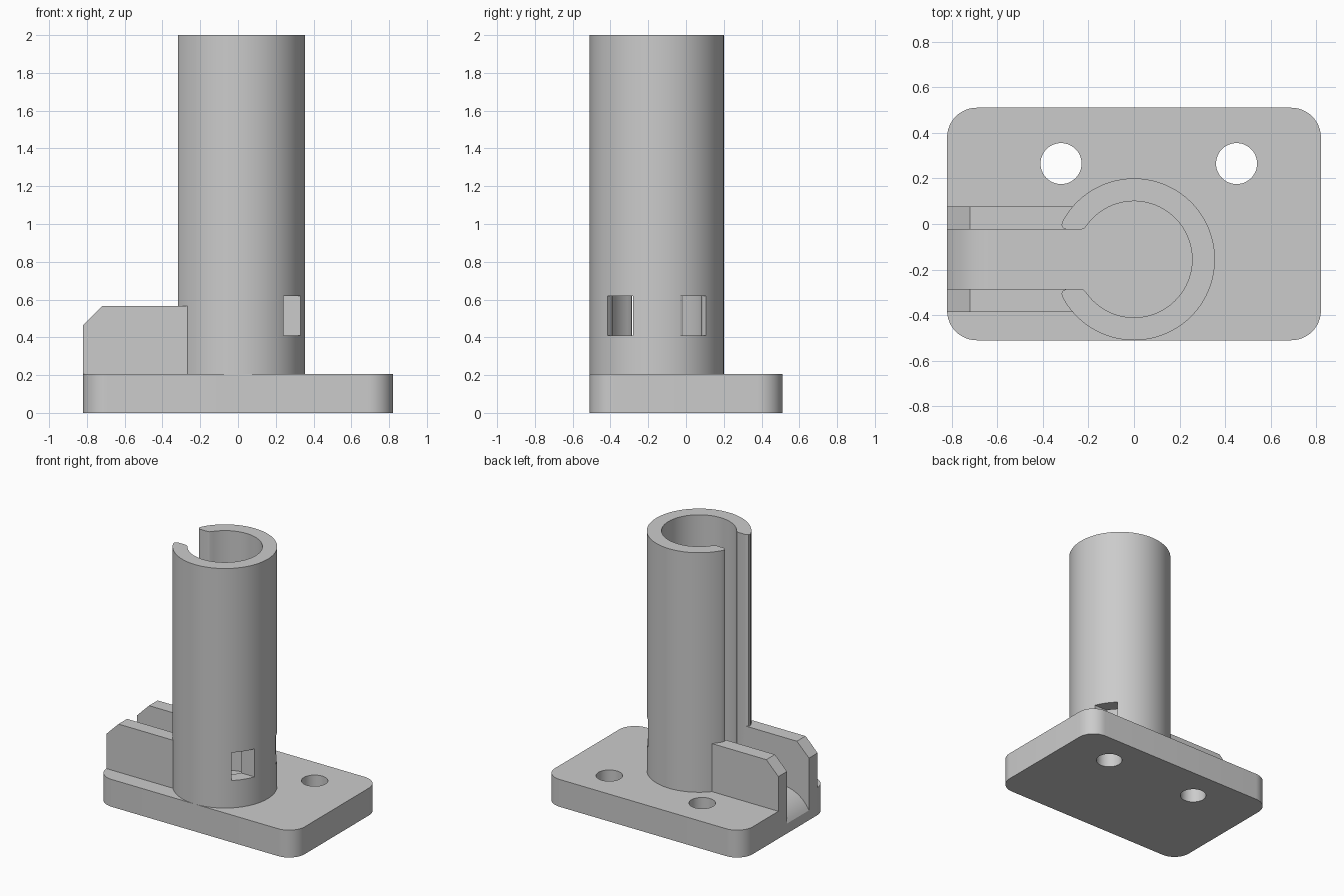
import bpy, bmesh
from math import sin, cos, radians, pi, asin
from mathutils import Vector

cube = bpy.data.objects.get("Cube")
if cube:
    bpy.data.objects.remove(cube, do_unlink=True)

grey = bpy.data.materials.new("plain grey")
grey.use_nodes = True
grey.diffuse_color = (0.6, 0.6, 0.6, 1)
grey.node_tree.nodes["Principled BSDF"].inputs["Base Color"].default_value = (0.6, 0.6, 0.6, 1)

AXIS_Y = -0.155          # centre line of tube, slot and fins
TOP = 0.205              # top of the base plate


def arc(cx, cy, r, start, end, steps):
    return [(cx + r * cos(radians(start + (end - start) * i / steps)),
             cy + r * sin(radians(start + (end - start) * i / steps))) for i in range(steps + 1)]


def prism(name, points, low, high, upright=False):
    """Extrude a closed outline along z, or along y for an upright x-z outline."""
    bm = bmesh.new()
    place = (lambda p: (p[0], low, p[1])) if upright else (lambda p: (p[0], p[1], low))
    face = bm.faces.new([bm.verts.new(place(p)) for p in points])
    result = bmesh.ops.extrude_face_region(bm, geom=[face])
    shift = Vector((0, high - low, 0)) if upright else Vector((0, 0, high - low))
    bmesh.ops.translate(bm, vec=shift,
                        verts=[g for g in result["geom"] if isinstance(g, bmesh.types.BMVert)])
    bmesh.ops.recalc_face_normals(bm, faces=bm.faces)
    mesh = bpy.data.meshes.new(name)
    bm.to_mesh(mesh)
    bm.free()
    mesh.materials.append(grey)
    obj = bpy.data.objects.new(name, mesh)
    bpy.context.collection.objects.link(obj)
    return obj


def cut(target, cutter):
    mod = target.modifiers.new(cutter.name, 'BOOLEAN')
    mod.operation = 'DIFFERENCE'
    mod.solver = 'EXACT'
    mod.object = cutter
    bpy.ops.object.select_all(action='DESELECT')
    bpy.context.view_layer.objects.active = target
    target.select_set(True)
    bpy.ops.object.modifier_apply(modifier=mod.name)
    bpy.data.objects.remove(cutter, do_unlink=True)


def smooth(obj):
    bpy.ops.object.select_all(action='DESELECT')
    bpy.context.view_layer.objects.active = obj
    obj.select_set(True)
    bpy.ops.object.shade_smooth_by_angle(angle=radians(25))


# base plate with rounded corners
R = 0.13
outline = []
for i, (sx, sy) in enumerate([(1, 1), (-1, 1), (-1, -1), (1, -1)]):
    outline += arc(sx * (0.82 - R), sy * (0.51 - R), R, 90 * i, 90 * i + 90, 12)
base = prism("base_plate", outline, 0, TOP)

# screw holes
for x in (-0.32, 0.45):
    cut(base, prism("hole_cutter", arc(x, 0.265, 0.09, 0, 352.5, 47), -0.1, 0.4))

# rounded ramp in the floor between the fins
ramp = arc(-0.6, TOP - 0.25, 0.25, 91, 151.6, 14)
ramp += [(-0.9, ramp[-1][1]), (-0.9, 0.3), (ramp[0][0], 0.3)]
cut(base, prism("ramp_cutter", ramp, AXIS_Y - 0.13, AXIS_Y + 0.13, upright=True))
smooth(base)

# slotted tube: C-shaped section with rounded lips
half = arc(0, 0, 0.355, 0, 180 - asin(0.165 / 0.355) * 180 / pi, 56)
half += [(-0.318, 0.15), (-0.312, 0.138), (-0.295, 0.13), (-0.235, 0.13), (-0.22, 0.134)]
half += arc(0, 0, 0.255, 180 - asin(0.145 / 0.255) * 180 / pi, 0, 48)
mirrored = [(x, -y) for x, y in reversed(half[1:-1])]
section = [(x, y + AXIS_Y) for x, y in half + mirrored]
tube = prism("slotted_tube", section, TOP - 0.01, 2)

# strap windows and side fins, mirrored about the tube axis
for side, label in ((1, "back"), (-1, "front")):
    window = [(0.05, 0.125), (0.45, 0.125), (0.45, 0.28), (0.24, 0.262),
              (0.215, 0.242), (0.18, 0.235), (0.05, 0.235)]
    cut(tube, prism("window_cutter", [(x, AXIS_Y + side * y) for x, y in window], 0.41, 0.62))

    fin = [(-0.82, TOP - 0.01), (-0.26, TOP - 0.01), (-0.26, 0.565), (-0.72, 0.565), (-0.82, 0.465)]
    a, b = sorted((AXIS_Y + side * 0.13, AXIS_Y + side * 0.232))
    prism(label + "_fin", fin, a, b, upright=True)
smooth(tube)
